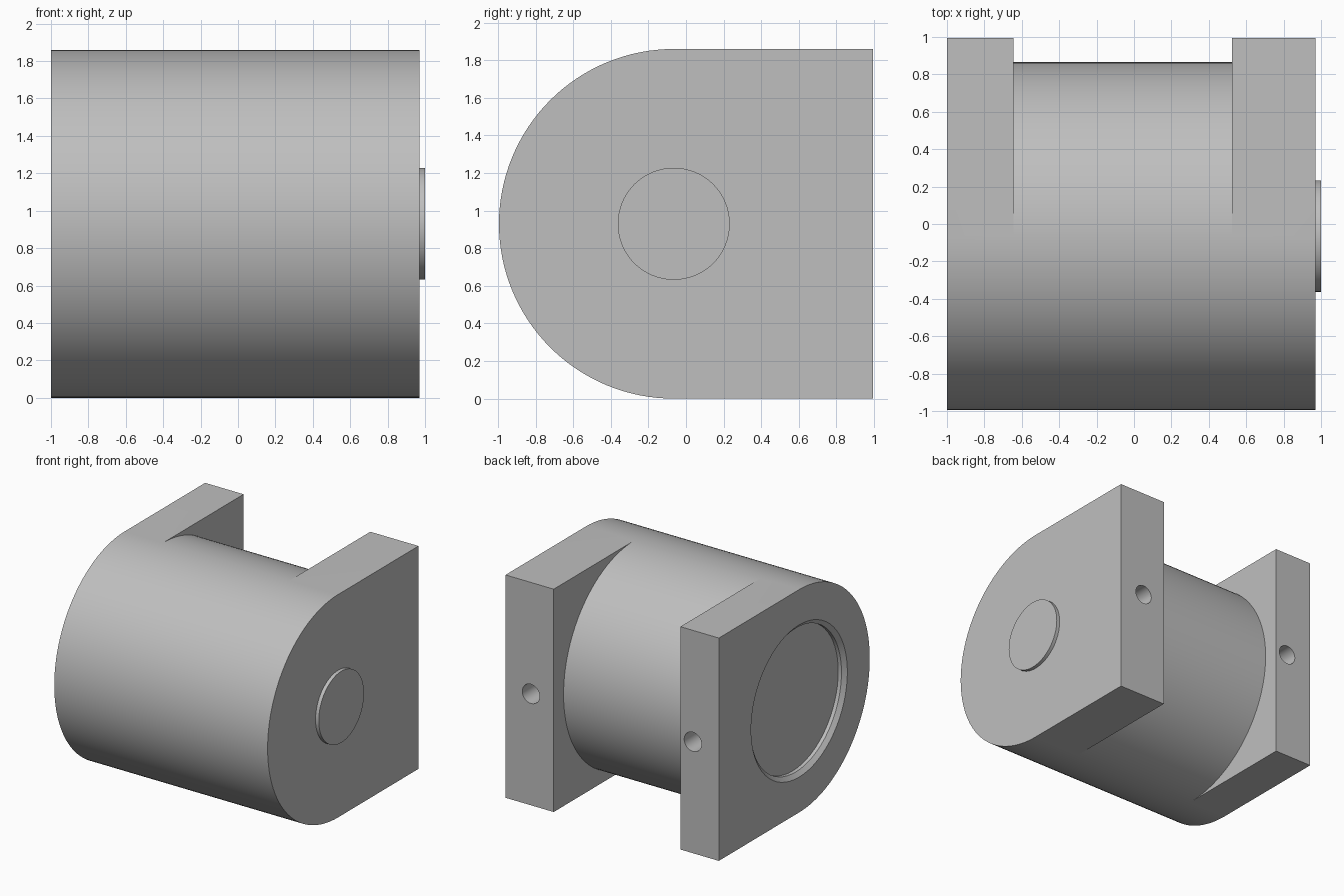
import bpy
import bmesh
from math import sin, cos, pi, radians
from mathutils import Matrix

if "Cube" in bpy.data.objects:
    bpy.data.objects.remove(bpy.data.objects["Cube"])

R, CY, CZ = 0.93, -0.065, 0.93       # drum radius and axis
BACK = 0.995                         # rear face of the lugs
XS = (-1.0, -0.645, 0.525, 0.97)     # outer and inner faces of both lugs
HALF = 64                            # segments in half a turn

grey = bpy.data.materials.new("light_grey")
grey.use_nodes = True
colour = (0.52, 0.52, 0.52, 1)
grey.diffuse_color = colour
grey.node_tree.nodes["Principled BSDF"].inputs["Base Color"].default_value = colour


def make_object(name, bm):
    bmesh.ops.recalc_face_normals(bm, faces=bm.faces)
    mesh = bpy.data.meshes.new(name)
    bm.to_mesh(mesh)
    bm.free()
    mesh.materials.append(grey)
    obj = bpy.data.objects.new(name, mesh)
    bpy.context.collection.objects.link(obj)
    return obj


def cylinder(name, r1, r2, start, length, axis):
    """Cylinder or cone that begins at start and runs along +axis."""
    bm = bmesh.new()
    turn = Matrix.Rotation(pi / 2, 4, 'Y') if axis == 'X' else Matrix.Rotation(-pi / 2, 4, 'X')
    place = Matrix.Translation(start) @ turn @ Matrix.Translation((0, 0, length / 2))
    bmesh.ops.create_cone(bm, cap_ends=True, segments=HALF, radius1=r1, radius2=r2,
                          depth=length, matrix=place)
    return make_object(name, bm)


def activate(obj):
    bpy.ops.object.select_all(action='DESELECT')
    obj.select_set(True)
    bpy.context.view_layer.objects.active = obj


def cut(obj, cutter):
    mod = obj.modifiers.new("cut", 'BOOLEAN')
    mod.operation = 'DIFFERENCE'
    mod.solver = 'EXACT'
    mod.object = cutter
    activate(obj)
    bpy.ops.object.modifier_apply(modifier=mod.name)
    bpy.data.objects.remove(cutter)


# Body: a drum with a square lug at each end, as one closed skin
bm = bmesh.new()


def arc(x, side):
    """Half circle from top to bottom, bulging to the front (-1) or back (+1)."""
    angles = [pi * i / HALF for i in range(HALF + 1)]
    return [bm.verts.new((x, CY + side * R * sin(a), CZ + R * cos(a))) for a in angles]


def strip(a, b):
    for i in range(len(a) - 1):
        bm.faces.new((a[i], a[i + 1], b[i + 1], b[i]))


front = [arc(x, -1) for x in XS]
lug = [[f[0], bm.verts.new((x, BACK, 2 * R)), bm.verts.new((x, BACK, 0)), f[-1]]
       for f, x in zip(front, XS)]
rear = {}
for k in (1, 2):
    points = arc(XS[k], 1)
    bm.verts.remove(points[0])
    bm.verts.remove(points[-1])
    rear[k] = [front[k][0]] + points[1:-1] + [front[k][-1]]

for k in range(3):
    strip(front[k], front[k + 1])
strip(rear[1], rear[2])
strip(lug[0], lug[1])
strip(lug[2], lug[3])
for k in (0, 3):                       # outer end faces
    bm.faces.new(front[k] + lug[k][2:0:-1])
for k in (1, 2):                       # inner lug faces around the drum
    bm.faces.new(lug[k] + rear[k][-2:0:-1])
body = make_object("drum_body", bm)

# Shallow chamfered recess in one end
cut(body, cylinder("recess_cutter", 0.6, 0.6, (-1.05, CY, CZ), 0.11, 'X'))
cut(body, cylinder("chamfer_cutter", 0.67, 0.6, (-1.03, CY, CZ), 0.06, 'X'))

# Blind mounting hole in the back of each lug
for x in (-0.76, 0.735):
    cut(body, cylinder("hole_cutter", 0.08, 0.08, (x, BACK - 0.4, CZ), 0.5, 'Y'))

# Round boss on the other end
boss = cylinder("end_boss", 0.298, 0.298, (XS[3] - 0.02, CY, CZ), 0.05, 'X')

for obj in (body, boss):
    activate(obj)
    bpy.ops.object.shade_smooth_by_angle(angle=radians(25))
